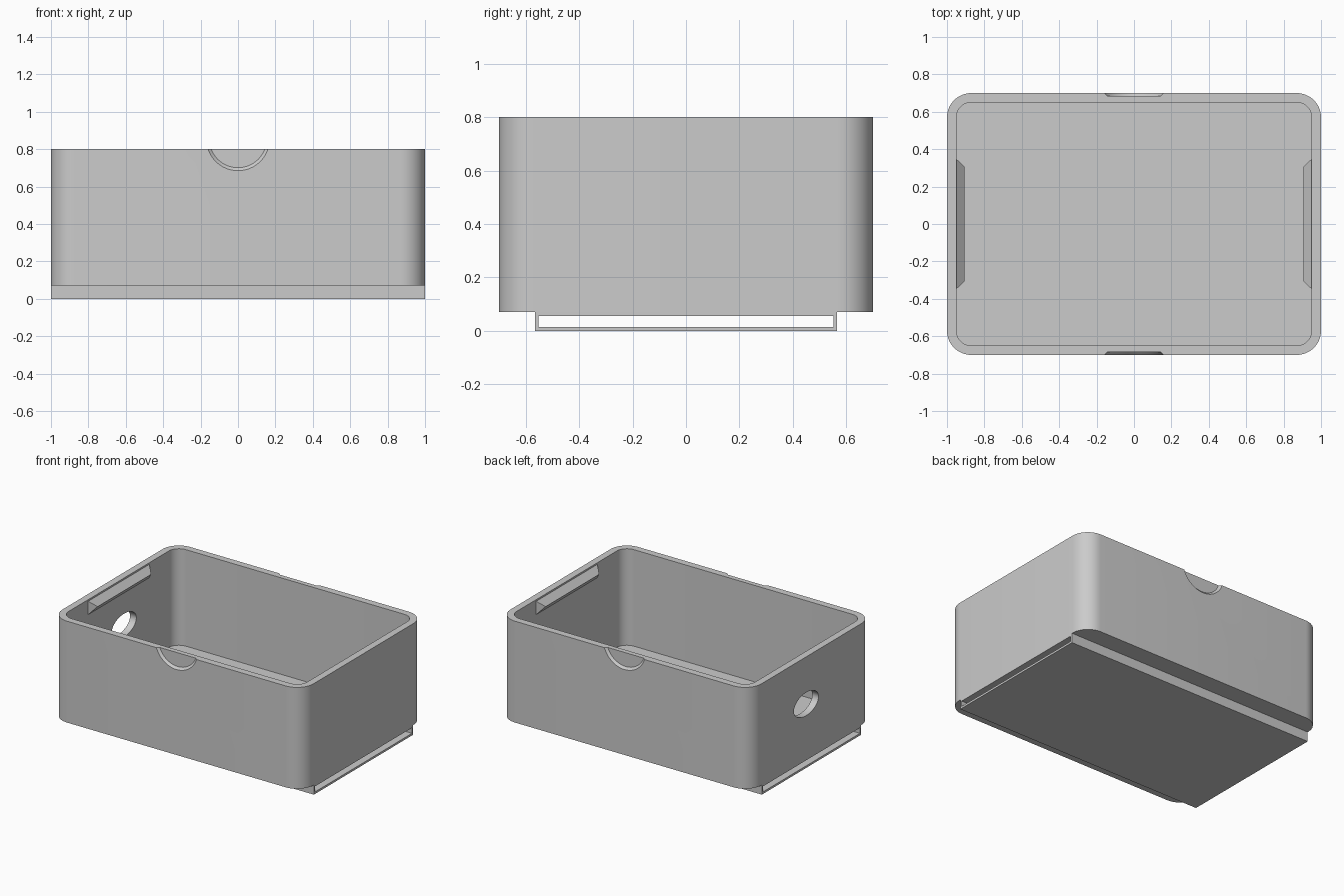
import bpy, bmesh, math
from mathutils import Vector

cube = bpy.data.objects.get("Cube")
if cube:
    bpy.data.objects.remove(cube, do_unlink=True)

GREY = (0.6, 0.6, 0.6, 1)
grey = bpy.data.materials.new("plain_grey")
grey.use_nodes = True
grey.diffuse_color = GREY
grey.node_tree.nodes["Principled BSDF"].inputs["Base Color"].default_value = GREY


def finish(bm, name):
    bmesh.ops.recalc_face_normals(bm, faces=bm.faces)
    mesh = bpy.data.meshes.new(name)
    bm.to_mesh(mesh)
    bm.free()
    mesh.materials.append(grey)
    obj = bpy.data.objects.new(name, mesh)
    bpy.context.collection.objects.link(obj)
    return obj


def loft(name, start, end):
    """Solid between two matching outlines."""
    bm = bmesh.new()
    a = [bm.verts.new(p) for p in start]
    b = [bm.verts.new(p) for p in end]
    bm.faces.new(a)
    bm.faces.new(b)
    for i in range(len(a)):
        j = (i + 1) % len(a)
        bm.faces.new((a[i], a[j], b[j], b[i]))
    return finish(bm, name)


def rounded_rect(hx, hy, r, z, steps=12):
    pts = []
    for q, (sx, sy) in enumerate([(1, 1), (-1, 1), (-1, -1), (1, -1)]):
        for i in range(steps + 1):
            t = math.pi / 2 * (q + i / steps)
            pts.append((sx * (hx - r) + r * math.cos(t),
                        sy * (hy - r) + r * math.sin(t), z))
    return pts


def ellipse(place, ru, rv, n=64):
    return [place(ru * math.cos(math.tau * i / n), rv * math.sin(math.tau * i / n))
            for i in range(n)]


def cut(target, cutter):
    mod = target.modifiers.new("cut", "BOOLEAN")
    mod.operation = "DIFFERENCE"
    mod.solver = "EXACT"
    mod.object = cutter
    bpy.context.view_layer.objects.active = target
    bpy.ops.object.modifier_apply(modifier=mod.name)
    bpy.data.objects.remove(cutter, do_unlink=True)


# Open box with rounded corners
box = loft("box_shell", rounded_rect(1, 0.7, 0.13, 0.07), rounded_rect(1, 0.7, 0.13, 0.8))
cut(box, loft("cavity_cutter", rounded_rect(0.95, 0.65, 0.08, 0.105),
              rounded_rect(0.95, 0.65, 0.08, 1)))

# Shallow tapered thumb recesses in the front and back
for side in (-1, 1):
    def ring(y, r):
        return ellipse(lambda u, v: (u, side * y, 0.854 + v), r, r)
    cut(box, loft("recess_cutter", ring(0.715, 0.185), ring(0.685, 0.153)))

# Oval cable hole in the right end
cut(box, loft("hole_cutter",
              ellipse(lambda u, v: (-1.1, 0.06 + u, 0.46 + v), 0.14, 0.083),
              ellipse(lambda u, v: (-0.9, 0.06 + u, 0.46 + v), 0.14, 0.083)))

bpy.ops.object.select_all(action="DESELECT")
box.select_set(True)
bpy.context.view_layer.objects.active = box
bpy.ops.object.shade_smooth_by_angle(angle=math.radians(30))

# Wedge-shaped catches inside the two ends
for side, label in ((-1, "right"), (1, "left")):
    bm = bmesh.new()
    wall = [bm.verts.new((side * 0.952, y, z)) for y in (-0.35, 0.35) for z in (0.69, 0.79)]
    tip = [bm.verts.new((side * 0.905, y, 0.745)) for y in (-0.305, 0.305)]
    bmesh.ops.convex_hull(bm, input=wall + tip)
    finish(bm, label + "_catch")

# Flat open-ended sleeve under the box
bm = bmesh.new()


def frame(x, hy, low, high):
    return [bm.verts.new((x, y, z)) for y, z in
            ((-hy, low), (hy, low), (hy, high), (-hy, high))]


outer = [frame(x, 0.565, 0, 0.071) for x in (-1, 1)]
inner = [frame(x, 0.552, 0.015, 0.055) for x in (-1, 1)]
for a, b in (outer, inner, (outer[0], inner[0]), (outer[1], inner[1])):
    for i in range(4):
        j = (i + 1) % 4
        bm.faces.new((a[i], a[j], b[j], b[i]))
finish(bm, "bottom_sleeve")
